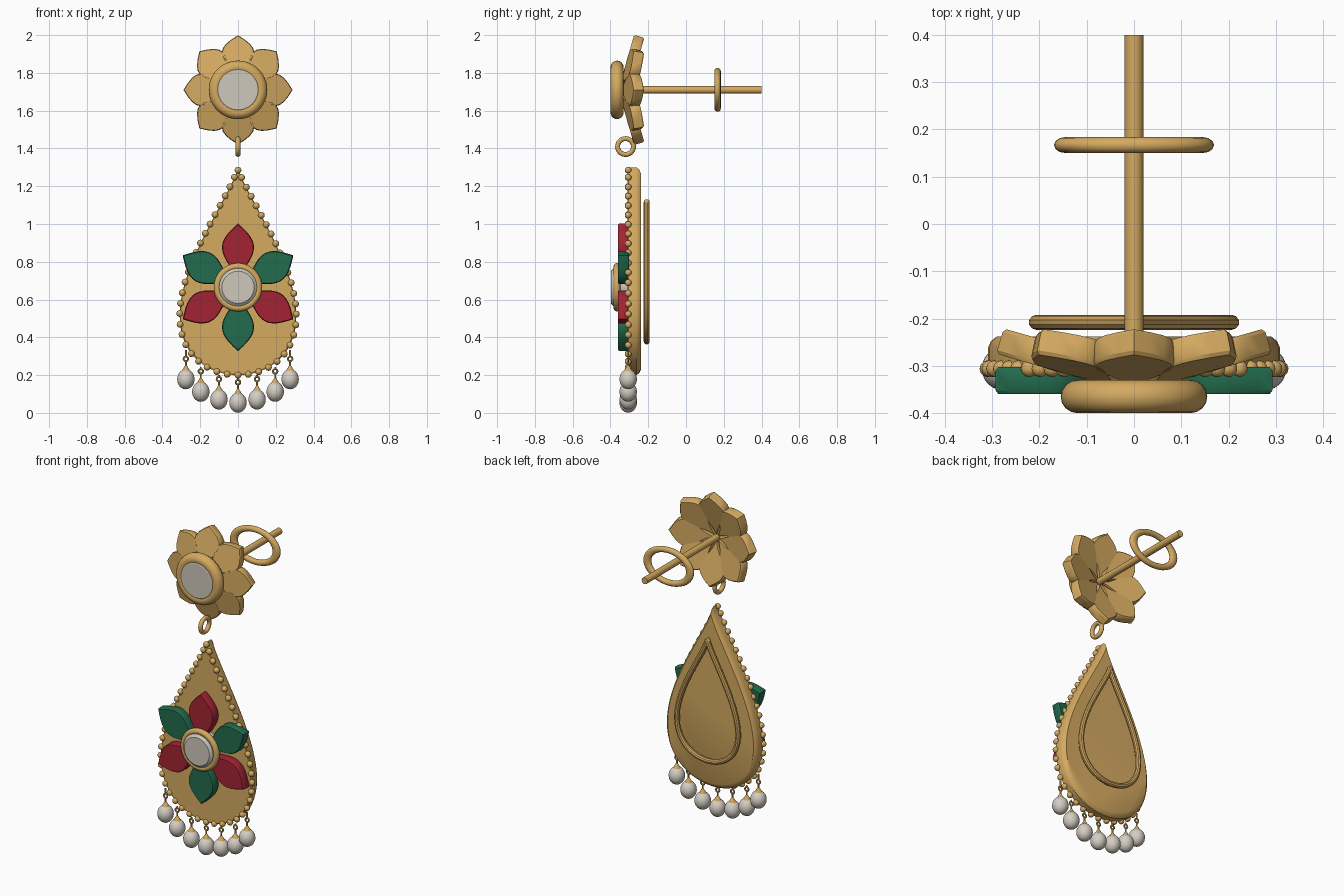
import bpy, bmesh, math
from mathutils import Matrix, Vector

if "Cube" in bpy.data.objects:
    bpy.data.objects.remove(bpy.data.objects["Cube"])


def material(name, rgb):
    m = bpy.data.materials.new(name)
    m.diffuse_color = (*rgb, 1)
    m.use_nodes = True
    m.node_tree.nodes["Principled BSDF"].inputs["Base Color"].default_value = m.diffuse_color
    return m


GOLD = material("gold", (0.66, 0.40, 0.118))
RED = material("red enamel", (0.36, 0.017, 0.032))
GREEN = material("green enamel", (0.016, 0.145, 0.075))
PEARL = material("pearl", (0.66, 0.62, 0.55))
GEM = material("pale gem", (0.62, 0.58, 0.50))


def finish(ob, name, mat, smooth=True):
    ob.name = name
    ob.data.materials.clear()
    ob.data.materials.append(mat)
    bpy.ops.object.select_all(action='DESELECT')
    ob.select_set(True)
    bpy.context.view_layer.objects.active = ob
    if smooth:
        bpy.ops.object.shade_smooth_by_angle(angle=math.radians(32))
    return ob


def from_bmesh(bm, name, mat, smooth=True):
    bmesh.ops.recalc_face_normals(bm, faces=bm.faces)
    me = bpy.data.meshes.new(name)
    bm.to_mesh(me)
    bm.free()
    ob = bpy.data.objects.new(name, me)
    bpy.context.collection.objects.link(ob)
    return finish(ob, name, mat, smooth)


def loft(name, outline, steps, centre, mat, matrix=Matrix(), smooth=True):
    """Stack (x, z) outlines along y; steps are (y, scale about centre height)."""
    bm = bmesh.new()
    rings = [[bm.verts.new(matrix @ Vector((x * s, y, centre + (z - centre) * s)))
              for x, z in outline] for y, s in steps]
    n = len(outline)
    for a, b in zip(rings, rings[1:]):
        for i in range(n):
            j = (i + 1) % n
            bm.faces.new((a[i], a[j], b[j], b[i]))
    bm.faces.new(rings[0])
    bm.faces.new(rings[-1])
    return from_bmesh(bm, name, mat, smooth)


def torus(name, loc, major, minor, rot, mat=GOLD, scale=(1, 1, 1), seg=40, sides=12):
    bpy.ops.mesh.primitive_torus_add(location=loc, rotation=rot, major_radius=major,
                                     minor_radius=minor, major_segments=seg,
                                     minor_segments=sides)
    ob = bpy.context.object
    ob.scale = scale
    return finish(ob, name, mat)


def cylinder(name, loc, r1, r2, depth, rot=(0, 0, 0), seg=20):
    bpy.ops.mesh.primitive_cone_add(location=loc, rotation=rot, radius1=r1, radius2=r2,
                                    depth=depth, vertices=seg)
    return finish(bpy.context.object, name, GOLD)


def spheres(name, centres, size, mat, seg=14):
    bm = bmesh.new()
    for c in centres:
        mtx = Matrix.Translation(c) @ Matrix.Diagonal((*size, 1))
        bmesh.ops.create_uvsphere(bm, u_segments=seg, v_segments=seg * 2 // 3,
                                  radius=1, matrix=mtx)
    return from_bmesh(bm, name, mat)


def teardrop(n, scale=1.0, mid=0.75):
    pts = []
    for i in range(n):
        t = 2 * math.pi * i / n
        x = 0.44 * math.sin(t) * abs(math.sin(t / 2)) ** 1.5
        pts.append((x * scale, mid + 0.55 * math.cos(t) * scale))
    return pts


def petal(r0, r1, half, power, n=12):
    side = [(half * math.sin(math.pi * (i / n) ** power), r0 + (r1 - r0) * i / n)
            for i in range(1, n)]
    return [(0, r0)] + side + [(0, r1)] + [(-x, z) for x, z in reversed(side)]


def circle(r, z, n):
    return [(r * math.sin(2 * math.pi * i / n), z + r * math.cos(2 * math.pi * i / n))
            for i in range(n)]


FACE = (math.pi / 2, 0, 0)     # ring facing the front
EDGE = (0, math.pi / 2, 0)     # ring seen edge-on from the front
STUD_Z, FLOWER_Z = 1.71, 0.665

# Stud: eight petals swept backwards
for k in range(8):
    m = (Matrix.Translation((0, -0.30, STUD_Z)) @ Matrix.Rotation(k * math.pi / 4, 4, 'Y')
         @ Matrix.Rotation(math.radians(-16), 4, 'X'))
    loft("stud_petal", petal(0, 0.287, 0.086, 1.7),
         [(-0.056, 0.95), (-0.048, 1), (-0.008, 1), (0, 0.95)], 0.16, GOLD, m)

# Stud bezel, gem, post and back clasp
torus("stud_bezel", (0, -0.365, STUD_Z), 0.12, 0.035, FACE, seg=48, sides=16)
loft("stud_gem", circle(0.121, STUD_Z, 32),
     [(-0.40, 0.85), (-0.39, 1), (-0.33, 1)], STUD_Z, GEM, smooth=False)
cylinder("post", (0, 0.05, STUD_Z), 0.02, 0.02, 0.70, FACE)
torus("clasp_ring", (0, 0.167, STUD_Z), 0.099, 0.017, FACE, scale=(1.46, 1, 1))

# Link ring under the stud
torus("link_ring", (0, -0.32, 1.41), 0.042, 0.013, EDGE, seg=28)

# Teardrop body
loft("drop_body", teardrop(72),
     [(-0.31, 0.985), (-0.305, 1), (-0.262, 1), (-0.248, 0.98), (-0.238, 0.94)],
     0.72, GOLD)

# Teardrop wire on the back
cu = bpy.data.curves.new("back_wire", 'CURVE')
cu.dimensions = '3D'
cu.bevel_depth = 0.016
cu.bevel_resolution = 3
pts = teardrop(64, 0.67, 0.747)
sp = cu.splines.new('POLY')
sp.points.add(len(pts) - 1)
for p, (x, z) in zip(sp.points, pts):
    p.co = (x, -0.208, z, 1)
sp.use_cyclic_u = True
wire = bpy.data.objects.new("back_wire", cu)
bpy.context.collection.objects.link(wire)
bpy.ops.object.select_all(action='DESELECT')
wire.select_set(True)
bpy.context.view_layer.objects.active = wire
bpy.ops.object.convert(target='MESH')
finish(bpy.context.object, "back_wire", GOLD)

# Beaded rim, evenly spaced along the outline
fine = [Vector((x, -0.306, z)) for x, z in teardrop(960)]
fine.append(fine[0])
lengths = [(b - a).length for a, b in zip(fine, fine[1:])]
COUNT = 48
step = sum(lengths) / COUNT
centres, run = [], 0.0
for p, d in zip(fine, lengths):
    if run >= len(centres) * step and len(centres) < COUNT:
        centres.append(p + Vector((0, 0, -0.015 if p.z > 1.28 else 0)))
    run += d
spheres("rim_beads", centres, (0.018, 0.018, 0.018), GOLD, 12)

# Enamel flower with alternating colours
for k in range(6):
    m = Matrix.Translation((0, 0, FLOWER_Z)) @ Matrix.Rotation(k * math.pi / 3, 4, 'Y')
    loft("enamel_petal", petal(0.04, 0.338, 0.085, 1.25, 14),
         [(-0.36, 0.95), (-0.352, 1), (-0.31, 1), (-0.302, 0.95)], 0.2,
         (RED, GREEN)[k % 2], m)
torus("flower_bezel", (0, -0.366, FLOWER_Z), 0.11, 0.018, FACE)
loft("flower_gem", circle(0.1, FLOWER_Z, 32),
     [(-0.398, 0.85), (-0.385, 1), (-0.31, 1)], FLOWER_Z, GEM, smooth=False)

# Hanging pearls with caps, pins and loops
Y = -0.306
hang = [(0, 0.054)] + [(s * x, z) for x, z in ((0.101, 0.071), (0.197, 0.112), (0.276, 0.178))
                       for s in (1, -1)]
spheres("pearls", [Vector((x, Y, z)) for x, z in hang], (0.046, 0.046, 0.053), PEARL, 24)
for x, z in hang:
    cylinder("pearl_cap", (x, Y, z + 0.06), 0.021, 0.005, 0.026, seg=14)
    cylinder("pearl_pin", (x, Y, z + 0.082), 0.005, 0.005, 0.03, seg=8)
    torus("pearl_loop", (x, Y, z + 0.108), 0.012, 0.005, FACE, seg=16, sides=8)
    top = 0.155 if abs(x) > 0.25 else 0.13
    cylinder("loop_pin", (x, Y, z + (0.118 + top) / 2), 0.005, 0.005, top - 0.118, seg=8)
